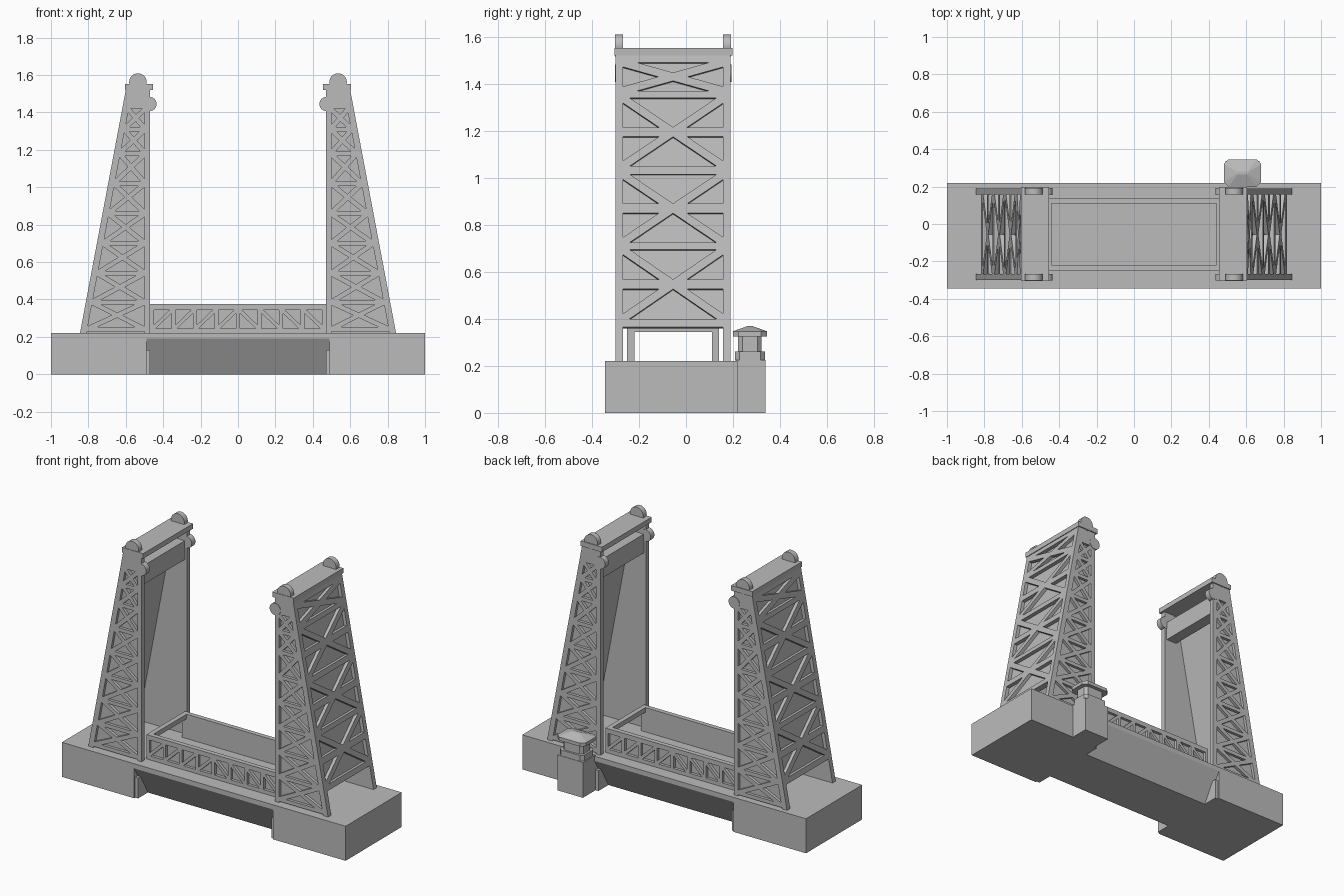
import bpy, bmesh, math
from mathutils import Vector as V

if "Cube" in bpy.data.objects:
    bpy.data.objects.remove(bpy.data.objects["Cube"])

grey = bpy.data.materials.new("plain_grey")
grey.use_nodes = True
grey.diffuse_color = (0.5, 0.5, 0.5, 1)
grey.node_tree.nodes["Principled BSDF"].inputs["Base Color"].default_value = (0.5, 0.5, 0.5, 1)


def finish(name, bm, smooth=False):
    bmesh.ops.recalc_face_normals(bm, faces=bm.faces)
    me = bpy.data.meshes.new(name)
    bm.to_mesh(me)
    bm.free()
    me.materials.append(grey)
    ob = bpy.data.objects.new(name, me)
    bpy.context.collection.objects.link(ob)
    if smooth:
        bpy.ops.object.select_all(action='DESELECT')
        ob.select_set(True)
        bpy.context.view_layer.objects.active = ob
        bpy.ops.object.shade_smooth_by_angle(angle=math.radians(35))
    return ob


def loft(bm, rings):
    """Skin closed rings of equal length and cap both ends."""
    vs = [[bm.verts.new(p) for p in r] for r in rings]
    n = len(vs[0])
    for a, b in zip(vs, vs[1:]):
        for i in range(n):
            j = (i + 1) % n
            bm.faces.new((a[i], a[j], b[j], b[i]))
    bm.faces.new(vs[0])
    bm.faces.new(vs[-1])


def slab(bm, frame, pts, d0, d1):
    """Extrude a flat outline through a panel frame (origin, u, v, normal)."""
    o, u, v, n = frame
    loft(bm, [[o + u * a + v * b + n * d for a, b in pts] for d in (d0, d1)])


def bar(bm, frame, p, q, w, d0, d1):
    p, q = V(p), V(q)
    t = (q - p).normalized() * w / 2
    s = V((-t.y, t.x))
    slab(bm, frame, [p + s, q + s, q - s, p - s], d0, d1)


def box(name, x, y, z):
    bm = bmesh.new()
    loft(bm, [[V((x[0], y[0], h)), V((x[1], y[0], h)),
               V((x[1], y[1], h)), V((x[0], y[1], h))] for h in z])
    return finish(name, bm)


def disc(name, x, z, r, y0, y1):
    bm = bmesh.new()
    turn = [math.tau * i / 32 for i in range(32)]
    loft(bm, [[V((x + r * math.cos(a), y, z + r * math.sin(a))) for a in turn] for y in (y0, y1)])
    return finish(name, bm, True)


UP = V((0, 0, 1))
FRONT, BACK = -0.345, 0.22          # abutment faces
T0, T1 = -0.30, 0.19                # tower faces
SLOPE = 0.245 / 1.3


def edge(z):
    return 0.845 - SLOPE * (z - 0.22)


# Central slab with a tapered underside
box("deck_slab", (-0.49, 0.49), (FRONT, BACK), (0.19, 0.22))
bm = bmesh.new()
loft(bm, [[V((x, FRONT, 0.19)), V((x, BACK, 0.19)), V((x, BACK - 0.11, 0)), V((x, FRONT + 0.11, 0))]
          for x in (-0.49, 0.49)])
finish("tapered_underside", bm)

# Lifting span: girders with raised bracing, and end cross bars
for name, y, s in (("front_girder", -0.25, -1), ("back_girder", 0.14, 1)):
    frame = (V((0, y, 0)), V((1, 0, 0)), UP, V((0, s, 0)))
    bm = bmesh.new()
    slab(bm, frame, [(-0.47, 0.22), (0.47, 0.22), (0.47, 0.375), (-0.47, 0.375)], -0.03, -0.018)
    bar(bm, frame, (-0.47, 0.2325), (0.47, 0.2325), 0.025, -0.018, 0)
    bar(bm, frame, (-0.47, 0.36), (0.47, 0.36), 0.03, -0.018, 0)
    step = 0.92 / 8
    for i in range(9):
        x = -0.46 + step * i
        bar(bm, frame, (x, 0.23), (x, 0.36), 0.02, -0.018, 0)
        if i < 8:
            a, b = (0.24, 0.35) if i < 4 else (0.35, 0.24)
            bar(bm, frame, (x, a), (x + step, b), 0.02, -0.018, 0)
    finish(name, bm)

for side, s in (("left", 1), ("right", -1)):
    def span(a, b):
        return tuple(sorted((s * a, s * b)))

    # Abutment and corner guide
    box(side + "_abutment", span(0.49, 1), (FRONT, BACK), (0, 0.22))
    box(side + "_guide", span(0.47, 0.5), (FRONT + 0.01, BACK - 0.01), (0, 0.13))
    box(side + "_span_cross_bar", span(0.44, 0.47), (-0.25, 0.14), (0.345, 0.375))

    # Tower cheeks: solid plate with raised lattice
    levels = [0.24, 0.385, 0.54, 0.70, 0.86, 1.02, 1.18, 1.31, 1.42]
    for face, y, n in (("front", T0, -1), ("back", T1, 1)):
        frame = (V((0, y, 0)), V((s, 0, 0)), UP, V((0, n, 0)))
        bm = bmesh.new()
        slab(bm, frame, [(0.47, 0.22), (edge(0.22), 0.22), (edge(1.52), 1.52), (0.47, 1.52)],
             -0.032, -0.018)
        slab(bm, frame, [(0.47, 0.22), (0.50, 0.22), (0.50, 1.52), (0.47, 1.52)], -0.018, 0)
        slab(bm, frame, [(edge(z) - w, z) for z, w in ((0.22, 0.035), (0.22, 0), (1.52, 0), (1.52, 0.035))],
             -0.018, 0)
        slab(bm, frame, [(0.47, 1.42), (edge(1.42), 1.42), (edge(1.52), 1.52), (0.47, 1.52)],
             -0.018, 0)
        for lo, hi in zip(levels, levels[1:]):
            bar(bm, frame, (0.49, lo), (edge(lo) - 0.02, lo), 0.024, -0.018, 0)
            bar(bm, frame, (0.495, lo), (edge(hi) - 0.03, hi), 0.026, -0.018, 0)
            bar(bm, frame, (0.495, hi), (edge(lo) - 0.03, lo), 0.026, -0.018, 0)
        finish(f"{side}_tower_{face}_lattice", bm)

    # Sloping outer wall: solid plate with raised crossed bracing
    frame = (V((s * edge(0), 0, 0)), V((0, 1, 0)), V((-s * SLOPE, 0, 1)),
             V((s, 0, SLOPE)).normalized())
    bm = bmesh.new()
    y0, y1 = -0.27, 0.16
    slab(bm, frame, [(y0, 0.365), (y1, 0.365), (y1, 1.52), (y0, 1.52)], -0.035, -0.022)
    bays = [(0.40, 0.695), (0.725, 1.015), (1.05, 1.34), (1.37, 1.49)]
    ends = [0.365] + [z for bay in bays for z in bay] + [1.52]
    for lo, hi in zip(ends[::2], ends[1::2]):
        slab(bm, frame, [(y0, lo), (y1, lo), (y1, hi), (y0, hi)], -0.022, 0)
    for lo, hi in bays:
        mid = (lo + hi) / 2
        bar(bm, frame, (y0, lo), (y1, hi), 0.034, -0.022, 0)
        bar(bm, frame, (y0, hi), (y1, lo), 0.034, -0.022, 0)
        if hi - lo > 0.2:
            bar(bm, frame, (y0, mid), (y1, mid), 0.04, -0.022, 0)
    finish(side + "_tower_outer_wall", bm)

    # Tower head: portal beam, cap, round finials and sheaves
    box(side + "_portal_beam", span(0.485, 0.56), (T0 + 0.03, T1 - 0.03), (1.33, 1.45))
    box(side + "_tower_cap", span(0.455, 0.605), (-0.305, 0.197), (1.52, 1.552))
    for face, a, b in (("front", -0.302, -0.267), ("back", 0.157, 0.192)):
        disc(f"{side}_{face}_finial", s * 0.535, 1.562, 0.047, a, b)
        disc(f"{side}_{face}_sheave", s * 0.473, 1.445, 0.038, a - 0.001, b + 0.001)


# Control hut with chamfered corners and a low hipped roof
def ring(hx, hy, c, z):
    pts = [(hx - c, -hy), (hx, c - hy), (hx, hy - c), (hx - c, hy),
           (c - hx, hy), (-hx, hy - c), (-hx, c - hy), (c - hx, -hy)]
    return [V((0.58 + x, 0.272 + y, z)) for x, y in pts]


box("hut_pier", (0.49, 0.67), (0.21, 0.338), (0, 0.225))
for name, rings in (
        ("hut_plinth", [(0.085, 0.063, 0.018, 0.225), (0.085, 0.063, 0.018, 0.262)]),
        ("hut_walls", [(0.072, 0.05, 0.018, 0.26), (0.072, 0.05, 0.018, 0.328)]),
        ("hut_roof", [(0.10, 0.073, 0.025, 0.325), (0.10, 0.073, 0.025, 0.347),
                      (0.03, 0.008, 0.004, 0.37)])):
    bm = bmesh.new()
    loft(bm, [ring(*r) for r in rings])
    finish(name, bm)
